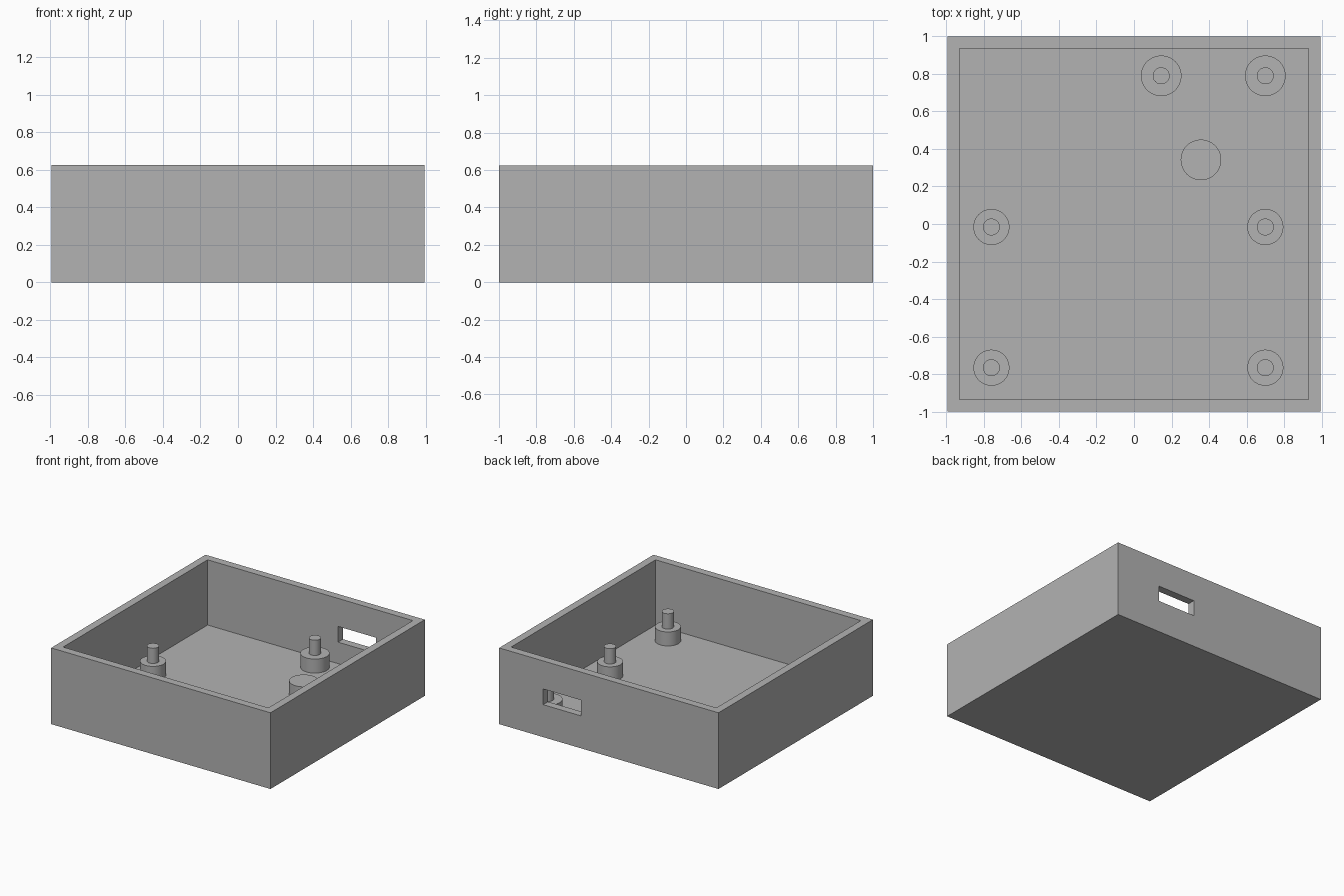
import bpy
import bmesh
import math

if "Cube" in bpy.data.objects:
    bpy.data.objects.remove(bpy.data.objects["Cube"], do_unlink=True)

WIDTH, DEPTH, HEIGHT, WALL = 1.99, 2.0, 0.625, 0.09
STANDOFF_TOP, PIN_TOP = 0.205, 0.33

grey = bpy.data.materials.new("plain_grey")
grey.use_nodes = True
colour = (0.45, 0.45, 0.45, 1)
grey.diffuse_color = colour
grey.node_tree.nodes["Principled BSDF"].inputs["Base Color"].default_value = colour


def add_box(name, low, high):
    size = [b - a for a, b in zip(low, high)]
    centre = [(a + b) / 2 for a, b in zip(low, high)]
    bpy.ops.mesh.primitive_cube_add(size=1, location=centre)
    box = bpy.context.object
    box.name = name
    box.scale = size
    bpy.ops.object.transform_apply(location=True, rotation=False, scale=True)
    box.data.materials.append(grey)
    return box


def add_post(name, x, y, steps):
    """Turned post: each step is (radius, top height), rising from the floor."""
    bm = bmesh.new()
    low = WALL
    ring = None
    for radius, top in steps:
        if ring is None:
            ring = bmesh.ops.create_circle(bm, radius=radius, segments=64)["verts"]
            bmesh.ops.translate(bm, vec=(0, 0, low), verts=ring)
            face = bm.faces.new(ring)
        else:
            bmesh.ops.inset_region(bm, faces=[face], thickness=last - radius)
        face = bmesh.ops.extrude_discrete_faces(bm, faces=[face])["faces"][0]
        bmesh.ops.translate(bm, vec=(0, 0, top - low), verts=face.verts)
        low, last = top, radius
    bmesh.ops.recalc_face_normals(bm, faces=bm.faces)
    mesh = bpy.data.meshes.new(name)
    bm.to_mesh(mesh)
    bm.free()
    post = bpy.data.objects.new(name, mesh)
    post.location = (x, y, 0)
    mesh.materials.append(grey)
    bpy.context.collection.objects.link(post)
    bpy.ops.object.select_all(action="DESELECT")
    post.select_set(True)
    bpy.context.view_layer.objects.active = post
    bpy.ops.object.shade_smooth_by_angle(angle=math.radians(30))


# Open tray: inset the top of a block and push the middle down to the floor
tray = add_box("tray", (-WIDTH / 2, -DEPTH / 2, 0), (WIDTH / 2, DEPTH / 2, HEIGHT))
bm = bmesh.new()
bm.from_mesh(tray.data)
top = max(bm.faces, key=lambda f: f.calc_center_median().z)
bmesh.ops.inset_region(bm, faces=[top], thickness=WALL)
floor = bmesh.ops.extrude_discrete_faces(bm, faces=[top])["faces"][0]
bmesh.ops.translate(bm, vec=(0, 0, WALL - HEIGHT), verts=floor.verts)
bmesh.ops.recalc_face_normals(bm, faces=bm.faces)
bm.to_mesh(tray.data)
bm.free()

# Port opening through the back wall
cutter = add_box("port_cutter", (0.252, 0.8, 0.266), (0.596, 1.1, 0.395))
cutter.hide_render = True
cut = tray.modifiers.new("port_opening", "BOOLEAN")
cut.operation = "DIFFERENCE"
cut.solver = "EXACT"
cut.object = cutter
bpy.context.view_layer.objects.active = tray
bpy.ops.object.modifier_apply(modifier=cut.name)
bpy.data.objects.remove(cutter, do_unlink=True)

# Stepped standoffs with locating pins
PIN = (0.045, PIN_TOP)
for row, y in (("front", -0.766), ("middle", -0.016)):
    for side, x in (("right", -0.76), ("left", 0.7)):
        add_post(f"{row}_{side}_standoff", x, y, [(0.096, STANDOFF_TOP), PIN])
for side, x in (("inner", 0.145), ("outer", 0.7)):
    add_post(f"back_{side}_standoff", x, 0.79, [(0.108, STANDOFF_TOP), PIN])

# Plain support without a pin
add_post("support_post", 0.357, 0.342, [(0.108, STANDOFF_TOP)])
